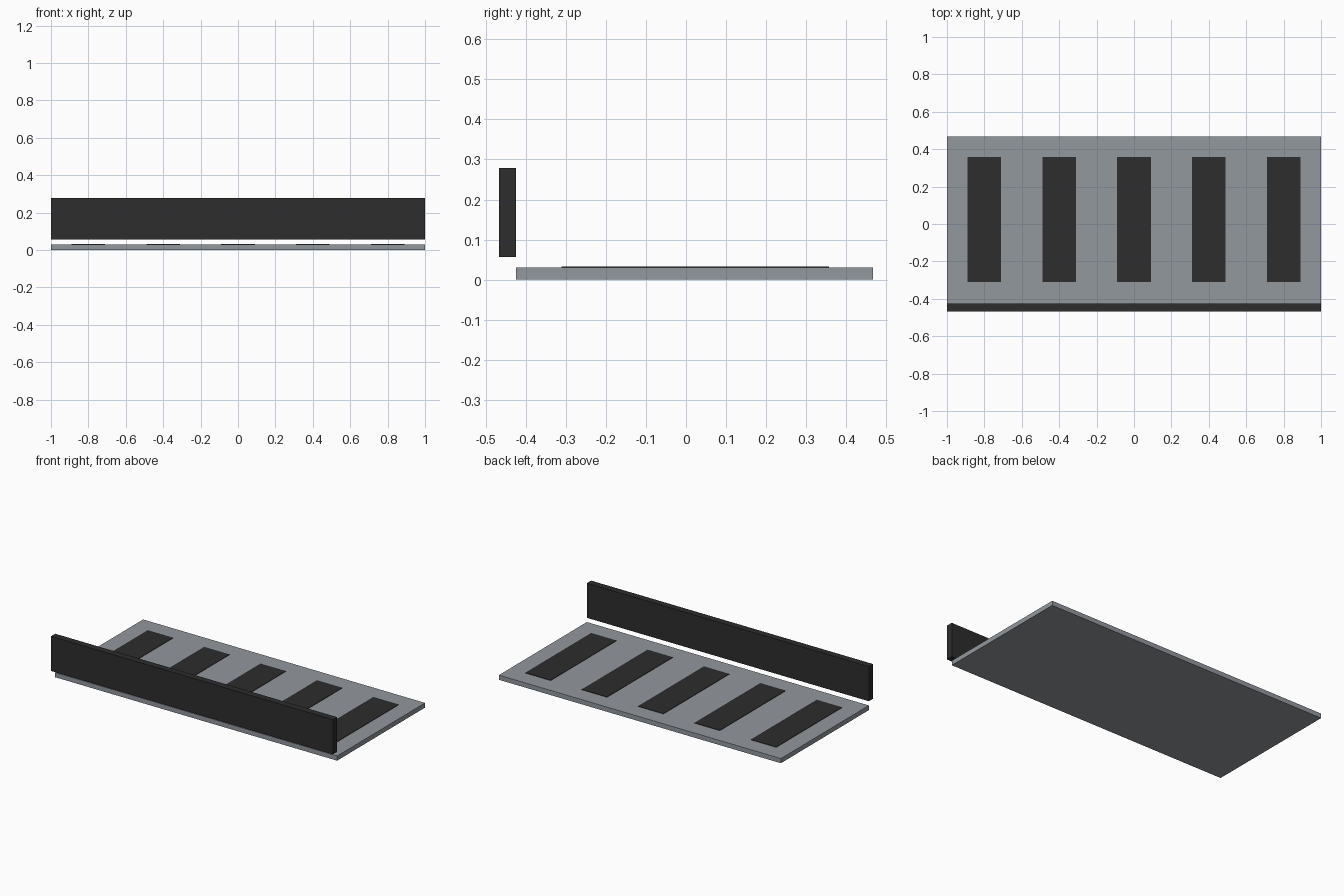
import bpy
import bmesh
from mathutils import Matrix, Vector

default = bpy.data.objects.get("Cube")
if default:
    bpy.data.objects.remove(default, do_unlink=True)


def make_material(name, rgb):
    mat = bpy.data.materials.new(name)
    mat.use_nodes = True
    color = (*rgb, 1.0)
    mat.diffuse_color = color
    mat.node_tree.nodes["Principled BSDF"].inputs["Base Color"].default_value = color
    return mat


def add_box(name, low, high, mat):
    """Box spanning two opposite corners."""
    low, high = Vector(low), Vector(high)
    bm = bmesh.new()
    bmesh.ops.create_cube(bm, size=1, matrix=Matrix.Diagonal((*(high - low), 1)))
    mesh = bpy.data.meshes.new(name)
    bm.to_mesh(mesh)
    bm.free()
    mesh.materials.append(mat)
    obj = bpy.data.objects.new(name, mesh)
    obj.location = (low + high) / 2
    bpy.context.collection.objects.link(obj)
    return obj


grey = make_material("blue_grey", (0.29, 0.315, 0.345))
black = make_material("charcoal", (0.026, 0.026, 0.026))

# Flat base slab
SLAB_TOP = 0.03
add_box("base_slab", (-1, -0.424, 0), (1, 0.467, SLAB_TOP), grey)

# Raised front board, floating just clear of the slab
add_box("front_board", (-1, -0.467, 0.057), (1, -0.424, 0.279), black)

# Five thin dark strips lying on the slab
for i in range(5):
    x = (i - 2) * 0.4
    add_box(f"dark_strip_{i + 1}", (x - 0.09, -0.31, SLAB_TOP),
            (x + 0.09, 0.357, SLAB_TOP + 0.003), black)
